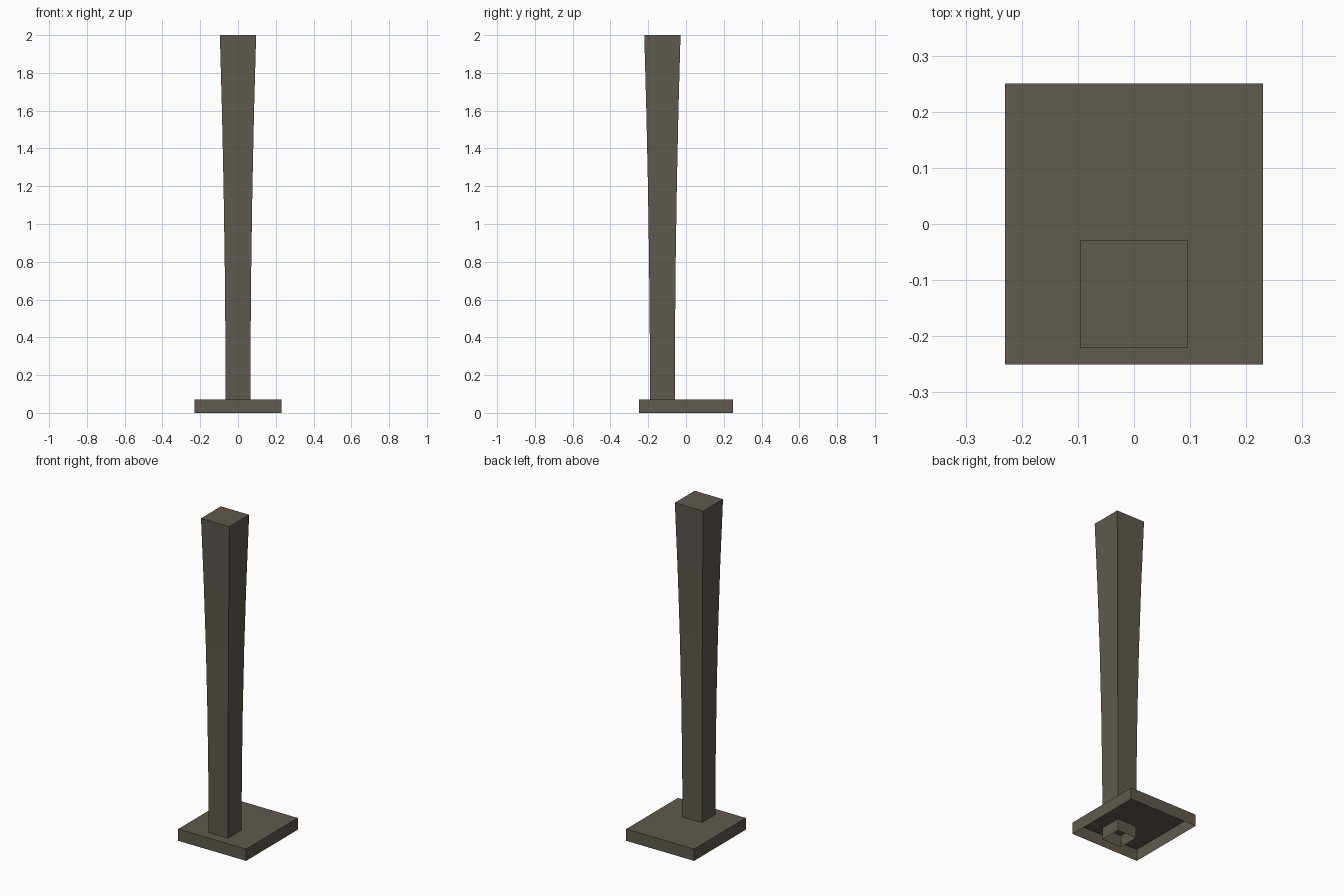
import bpy
import bmesh

if "Cube" in bpy.data.objects:
    bpy.data.objects.remove(bpy.data.objects["Cube"])


def open_bottom_column(name, center, rings):
    """Square-cornered shell from (z, half_x, half_y) rings, capped only at the top."""
    bm = bmesh.new()
    cx, cy = center
    corners = [(-1, -1), (1, -1), (1, 1), (-1, 1)]
    loops = [[bm.verts.new((cx + sx * hx, cy + sy * hy, z)) for sx, sy in corners]
             for z, hx, hy in rings]
    for low, high in zip(loops, loops[1:]):
        for i in range(4):
            j = (i + 1) % 4
            bm.faces.new((low[i], low[j], high[j], high[i]))
    bm.faces.new(loops[-1])
    mesh = bpy.data.meshes.new(name)
    bm.to_mesh(mesh)
    bm.free()
    obj = bpy.data.objects.new(name, mesh)
    bpy.context.collection.objects.link(obj)
    mat = bpy.data.materials.get("dark_stone")
    if mat is None:
        mat = bpy.data.materials.new("dark_stone")
        mat.diffuse_color = (0.115, 0.1, 0.08, 1)
        mat.use_nodes = True
        mat.node_tree.nodes["Principled BSDF"].inputs["Base Color"].default_value = mat.diffuse_color
    mesh.materials.append(mat)
    return obj


# Hollow base plate, open underneath
open_bottom_column("base_plate", (0, 0), [(0, 0.23, 0.25), (0.072, 0.23, 0.25)])

# Post set toward the front, flaring gently to the top and running down to the ground
post_rings = []
for step in range(6):
    t = step / 5
    half = 0.0655 + 0.0305 * t ** 2
    post_rings.append((2 * t, half, half))
open_bottom_column("post", (0, -0.125), post_rings)
